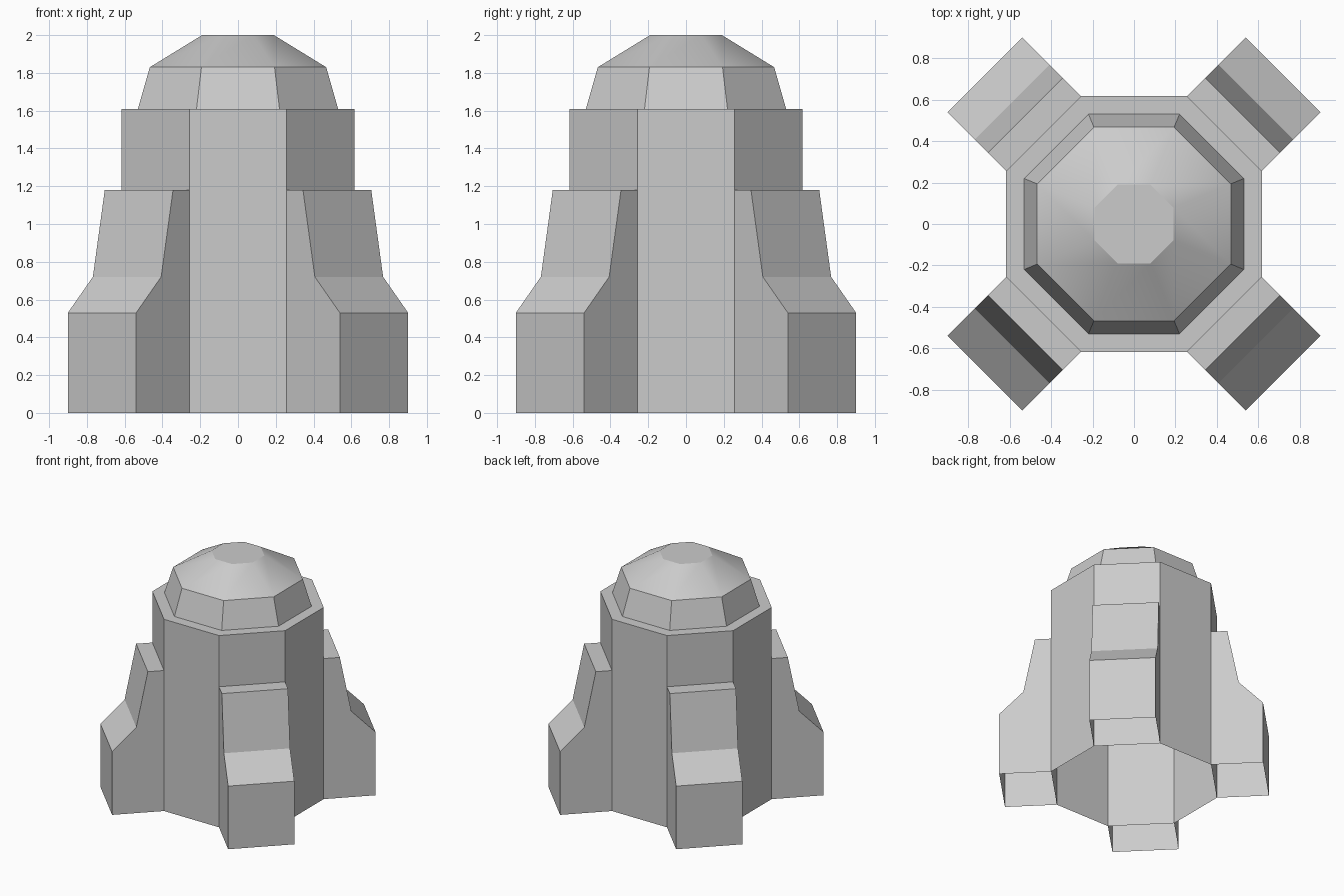
import bpy, bmesh, math
from math import cos, sin, pi

cube = bpy.data.objects.get("Cube")
if cube:
    bpy.data.objects.remove(cube, do_unlink=True)

grey = bpy.data.materials.new("plain_grey")
grey.use_nodes = True
colour = (0.6, 0.6, 0.6, 1)
grey.diffuse_color = colour
grey.node_tree.nodes["Principled BSDF"].inputs["Base Color"].default_value = colour

SIDES = 8
WALL = 0.617                             # centre to flat wall face
HALF_SIDE = WALL * math.tan(pi / SIDES)  # half the width of a wall face


def make_object(name, bm):
    mesh = bpy.data.meshes.new(name)
    bm.to_mesh(mesh)
    bm.free()
    mesh.materials.append(grey)
    obj = bpy.data.objects.new(name, mesh)
    bpy.context.collection.objects.link(obj)
    return obj


def octagon_loft(name, rings, cap=False):
    """Stack octagons given as (flat distance, height), open below."""
    bm = bmesh.new()
    loops = []
    for flat, z in rings:
        r = flat / cos(pi / SIDES)
        angles = [(i + 0.5) * 2 * pi / SIDES for i in range(SIDES)]
        loops.append([bm.verts.new((r * cos(a), r * sin(a), z)) for a in angles])
    for low, high in zip(loops, loops[1:]):
        for i in range(SIDES):
            j = (i + 1) % SIDES
            bm.faces.new((low[i], low[j], high[j], high[i]))
    if cap:
        bm.faces.new(loops[-1])
    return make_object(name, bm)


def buttress(name, angle):
    """Stepped pier standing against a diagonal wall, open below and behind."""
    profile = [(WALL, 0), (1.018, 0), (1.018, 0.53), (0.831, 0.72),
               (0.742, 1.18), (WALL, 1.18)]
    bm = bmesh.new()
    right, left = [[bm.verts.new((r, y, z)) for r, z in profile]
                   for y in (-HALF_SIDE, HALF_SIDE)]
    bm.faces.new(right)
    bm.faces.new(left[::-1])
    for i in range(1, len(profile) - 1):
        bm.faces.new((right[i], left[i], left[i + 1], right[i + 1]))
    obj = make_object(name, bm)
    obj.rotation_euler.z = angle


# Tower walls with the ledge around the dome
octagon_loft("tower_body", [(WALL, 0), (WALL, 1.61), (0.53, 1.61)])

# Faceted dome drum with a softly shaded sloping roof
dome = octagon_loft("dome", [(0.53, 1.61), (0.467, 1.83), (0.19, 2.0)], cap=True)
bpy.ops.object.select_all(action='DESELECT')
dome.select_set(True)
bpy.context.view_layer.objects.active = dome
bpy.ops.object.shade_smooth_by_angle(angle=math.radians(30))

# Four corner buttresses
corners = ["back_left", "back_right", "front_right", "front_left"]
for k, corner in enumerate(corners):
    buttress(corner + "_buttress", pi / 4 + k * pi / 2)
